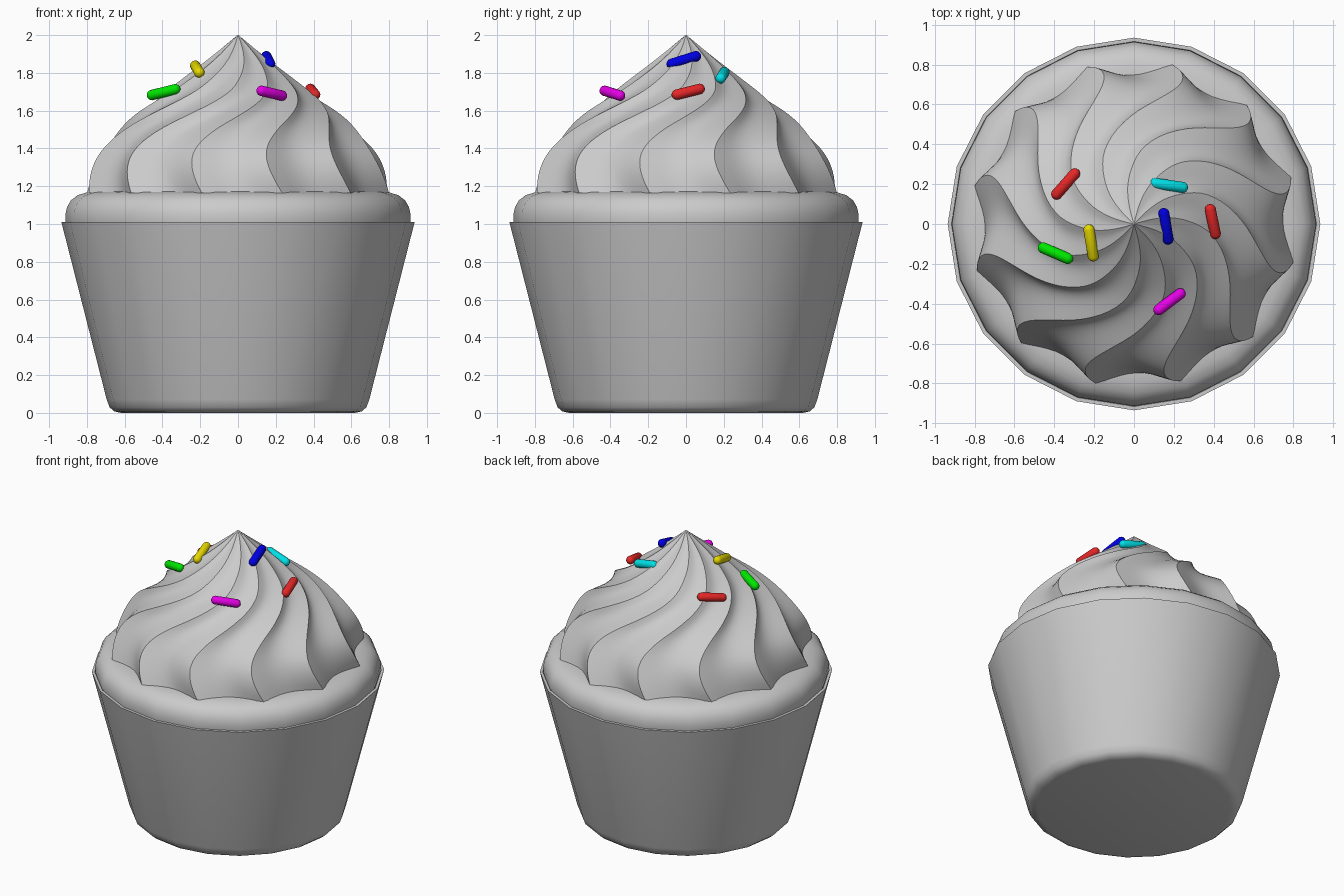
import bpy, bmesh, math
from mathutils import Vector

if "Cube" in bpy.data.objects:
    bpy.data.objects.remove(bpy.data.objects["Cube"])


def finish(name, bm, angle=32):
    """Turn a bmesh into a smooth object with sharp creases."""
    bmesh.ops.remove_doubles(bm, verts=bm.verts, dist=1e-5)
    bmesh.ops.recalc_face_normals(bm, faces=bm.faces)
    for f in bm.faces:
        f.smooth = True
    me = bpy.data.meshes.new(name)
    bm.to_mesh(me)
    bm.free()
    me.set_sharp_from_angle(angle=math.radians(angle))
    ob = bpy.data.objects.new(name, me)
    bpy.context.collection.objects.link(ob)
    return ob


def skin_rings(rings):
    """Bridge closed rings of points; cap both ends."""
    bm = bmesh.new()
    rows = [[bm.verts.new(p) for p in ring] for ring in rings]
    n = len(rows[0])
    for a, b in zip(rows, rows[1:]):
        for i in range(n):
            j = (i + 1) % n
            bm.faces.new((a[i], a[j], b[j], b[i]))
    bm.faces.new(rows[0][::-1])
    bm.faces.new(rows[-1])
    return bm


def lathe(name, profile, sides):
    rings = [[(r * math.cos(2 * math.pi * i / sides), r * math.sin(2 * math.pi * i / sides), z)
              for i in range(sides)] for r, z in profile]
    return finish(name, skin_rings(rings))


# Paper wrapper: thin tapered 20-sided cup with rounded foot
lathe("wrapper", [(.62, 0), (.655, .008), (.68, .03), (.695, .07), (.935, 1.01),
                  (.916, 1.01), (.70, .12)], 20)

# Cake body with rounded top edge
lathe("cake", [(.69, .13), (.912, 1.0), (.914, 1.05), (.905, 1.09), (.885, 1.125),
               (.85, 1.152), (.80, 1.168), (.74, 1.172)], 20)

# Frosting swirl keys: height, ridge radius, twist in degrees
KEYS = [(1.165, .822, 0), (1.23, .81, -2.5), (1.30, .787, -4.5), (1.37, .75, -5), (1.44, .695, -2.5),
        (1.51, .625, 4), (1.58, .543, 15), (1.65, .452, 28), (1.71, .372, 38), (1.78, .28, 46),
        (1.85, .19, 53), (1.92, .102, 58), (1.97, .04, 60), (2.0, .003, 60)]
RIDGES, STEPS, SUB = 12, 10, 3


def catmull(a, b, c, d, t):
    return .5 * (2 * b + (c - a) * t + (2 * a - 5 * b + 4 * c - d) * t * t + (3 * b - a - 3 * c + d) * t ** 3)


def swirl_ring(z, radius, twist):
    ring = []
    for i in range(RIDGES * STEPS):
        t = (i % STEPS) / STEPS
        r = radius * (1 - .09 * math.sin(math.pi * t))
        a = math.radians(16.5 + twist) + 2 * math.pi * i / (RIDGES * STEPS)
        ring.append((r * math.cos(a), r * math.sin(a), z))
    return ring


rings = []
for k in range(len(KEYS) - 1):
    pts = [Vector(KEYS[min(max(k + o, 0), len(KEYS) - 1)]) for o in (-1, 0, 1, 2)]
    for s in range(SUB):
        rings.append(swirl_ring(*catmull(*pts, s / SUB)))
rings.append(swirl_ring(*KEYS[-1]))
finish("frosting", skin_rings(rings))

# Sprinkles: small capsules between two end centres
COLOURS = {
    "red": (.8, .02, .02, 1), "green": (0, .8, 0, 1), "yellow": (.8, .7, 0, 1),
    "blue": (0, 0, .8, 1), "magenta": (.8, 0, .8, 1), "cyan": (0, .75, .8, 1)}
SPRINKLES = [
    ("green", (-.455, -.12, 1.683), (-.333, -.173, 1.713)),
    ("yellow", (-.226, -.03, 1.838), (-.205, -.16, 1.802)),
    ("blue", (.15, .052, 1.888), (.17, -.075, 1.848)),
    ("magenta", (.125, -.43, 1.705), (.232, -.35, 1.68)),
    ("red", (.383, .072, 1.715), (.408, -.048, 1.685)),
    ("cyan", (.107, .203, 1.803), (.243, .184, 1.772)),
    ("red", (-.388, .15, 1.688), (-.298, .252, 1.706))]
MATS = {}
for c, rgba in COLOURS.items():
    MATS[c] = bpy.data.materials.new(c + "_sugar")
    MATS[c].diffuse_color = rgba

for n, (colour, a, b) in enumerate(SPRINKLES):
    a, b = Vector(a), Vector(b)
    half, rad = (b - a).length / 2, .028
    bm = bmesh.new()
    bmesh.ops.create_uvsphere(bm, u_segments=16, v_segments=9, radius=rad)
    for v in bm.verts:
        v.co.z += half if v.co.z > 0 else -half
    ob = finish("sprinkle_%d" % (n + 1), bm, 60)
    ob.location = (a + b) / 2
    ob.rotation_euler = (b - a).to_track_quat('Z', 'Y').to_euler()
    ob.data.materials.append(MATS[colour])

for m in bpy.data.materials:
    if m.users and not m.is_grease_pencil:
        m.use_nodes = True
        m.node_tree.nodes["Principled BSDF"].inputs["Base Color"].default_value = m.diffuse_color
